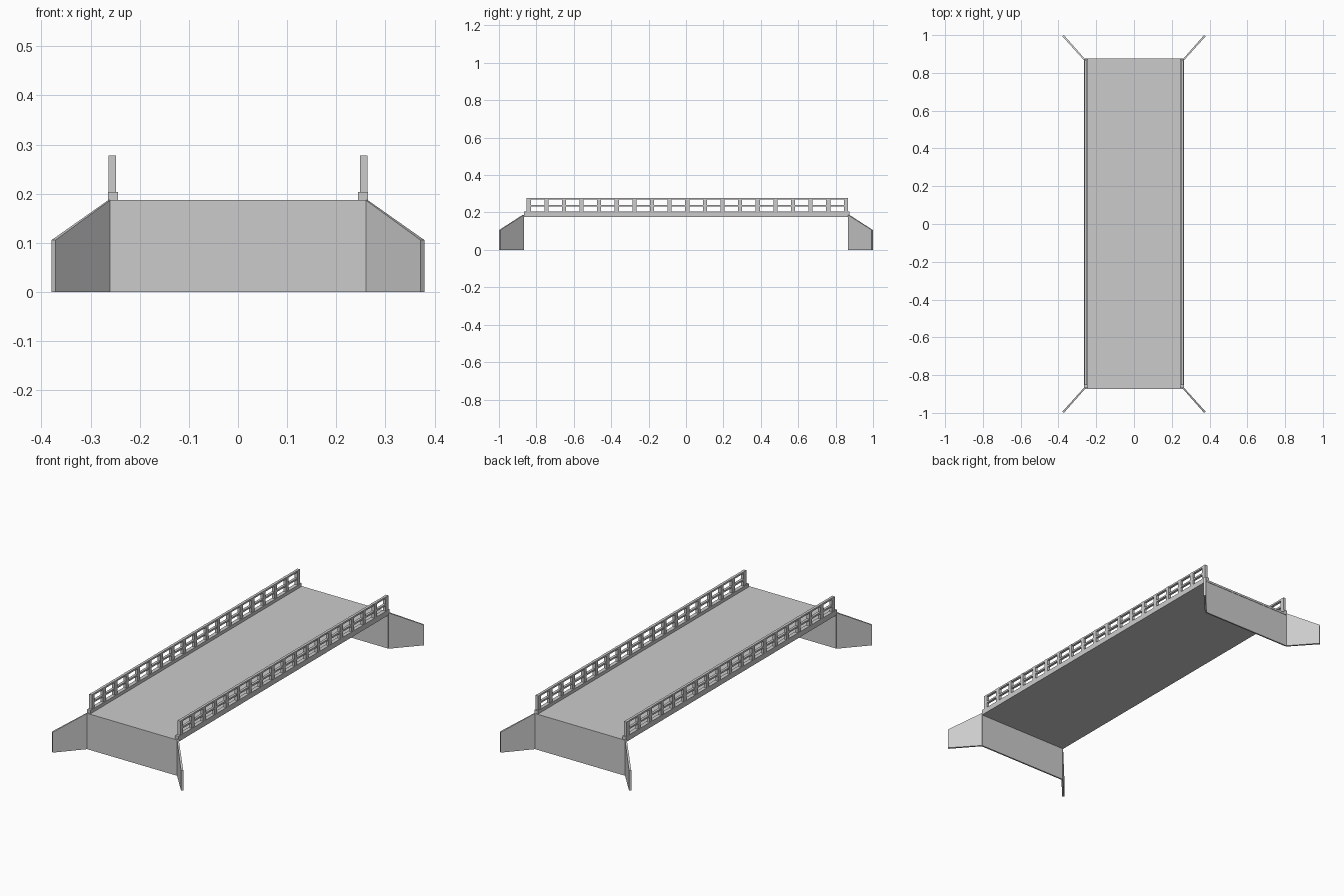
import bpy, bmesh

if "Cube" in bpy.data.objects:
    bpy.data.objects.remove(bpy.data.objects["Cube"])


def make_object(name, bm):
    bmesh.ops.recalc_face_normals(bm, faces=bm.faces)
    mesh = bpy.data.meshes.new(name)
    bm.to_mesh(mesh)
    bm.free()
    ob = bpy.data.objects.new(name, mesh)
    bpy.context.collection.objects.link(ob)
    return ob


def add_box(bm, x, y, z):
    verts = bmesh.ops.create_cube(bm, size=1)["verts"]
    for v in verts:
        for i, (lo, hi) in enumerate((x, y, z)):
            v.co[i] = lo if v.co[i] < 0 else hi


def box(name, x, y, z):
    bm = bmesh.new()
    add_box(bm, x, y, z)
    return make_object(name, bm)


def mirror(ob, x=False, y=False):
    mod = ob.modifiers.new("mirror", "MIRROR")
    mod.use_axis = (x, y, False)
    mod.use_mirror_merge = False


DECK_TOP = 0.187

# Road deck
box("deck", (-0.26, 0.26), (-0.867, 0.876), (0.176, DECK_TOP))

# Abutment walls at both ends
wall = box("abutment_wall", (-0.26, 0.26), (-0.874, -0.866), (0, DECK_TOP))
mirror(wall, y=True)

# Splayed wing walls with sloping tops
plan = [(0.26, -0.874), (0.371, -1.0), (0.379, -0.993), (0.264, -0.866)]
tops = [DECK_TOP, 0.106, 0.106, DECK_TOP]
bm = bmesh.new()
low = [bm.verts.new((x, y, 0)) for x, y in plan]
high = [bm.verts.new((x, y, t)) for (x, y), t in zip(plan, tops)]
bm.faces.new(low)
bm.faces.new(high)
for i in range(4):
    j = (i + 1) % 4
    bm.faces.new((low[i], low[j], high[j], high[i]))
mirror(make_object("wing_wall", bm), x=True, y=True)

# Kerbs along the deck edges
mirror(box("kerb", (0.244, 0.264), (-0.867, 0.873), (0.176, 0.204)), x=True)

# Railing posts
bm = bmesh.new()
for i in range(19):
    y = -0.841 + i * 0.0942
    add_box(bm, (0.248, 0.263), (y - 0.011, y + 0.011), (0.2, 0.278))
mirror(make_object("railing_posts", bm), x=True)

# Horizontal rails
for name, z in (("top_rail", (0.269, 0.278)), ("middle_rail", (0.231, 0.240))):
    mirror(box(name, (0.249, 0.262), (-0.852, 0.865), z), x=True)
